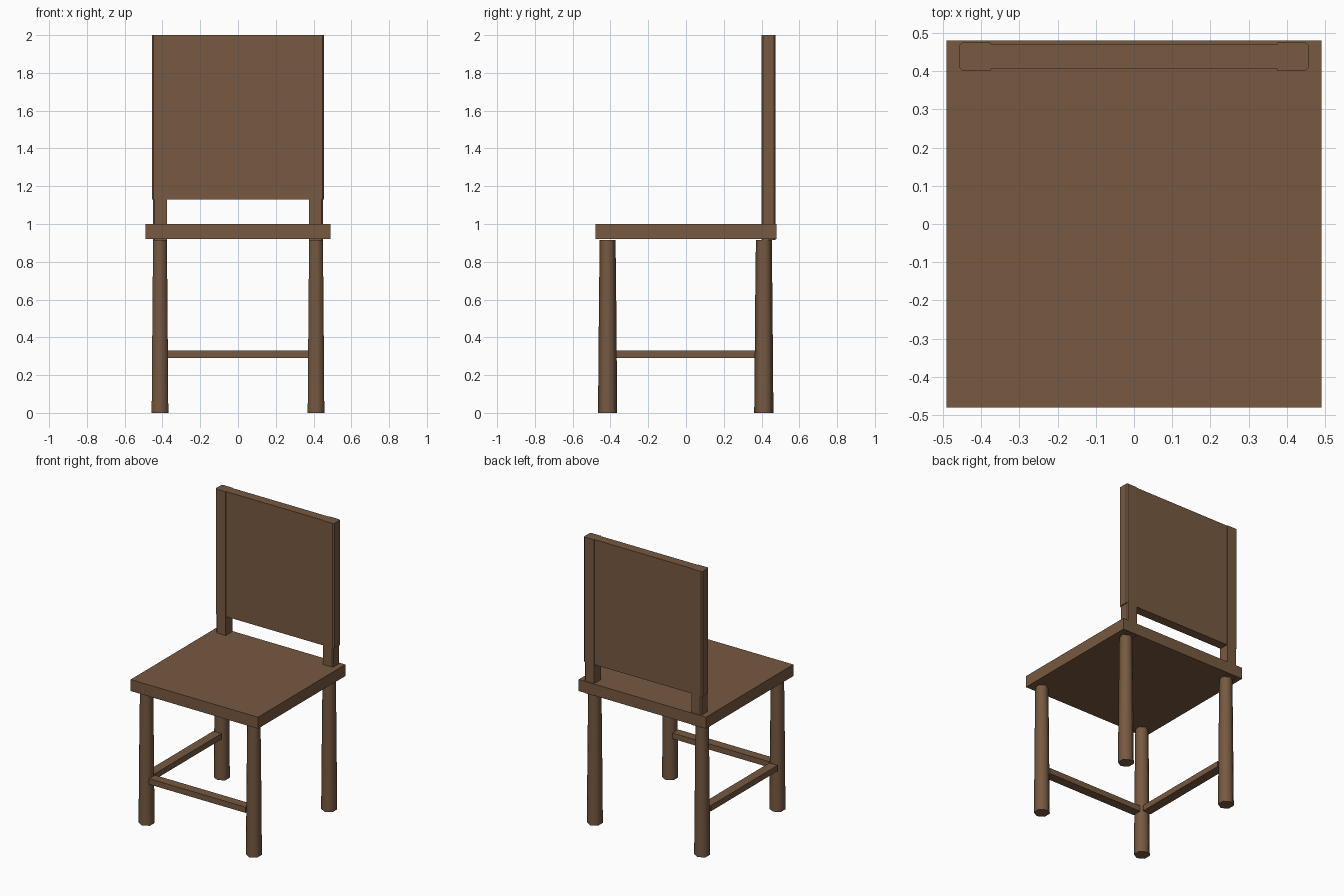
import bpy, bmesh, math

if "Cube" in bpy.data.objects:
    bpy.data.objects.remove(bpy.data.objects["Cube"])

wood = bpy.data.materials.new("brown_wood")
wood.diffuse_color = (0.184, 0.1, 0.052, 1)
wood.use_nodes = True
wood.node_tree.nodes["Principled BSDF"].inputs["Base Color"].default_value = wood.diffuse_color


def loft(name, rings):
    """Closed solid skinned through equal-length rings, bottom to top."""
    bm = bmesh.new()
    loops = [[bm.verts.new(p) for p in ring] for ring in rings]
    n = len(loops[0])
    for a, b in zip(loops, loops[1:]):
        for i in range(n):
            j = (i + 1) % n
            bm.faces.new((a[i], a[j], b[j], b[i]))
    bm.faces.new(loops[0][::-1])
    bm.faces.new(loops[-1])
    bmesh.ops.recalc_face_normals(bm, faces=bm.faces)
    mesh = bpy.data.meshes.new(name)
    bm.to_mesh(mesh)
    bm.free()
    mesh.materials.append(wood)
    obj = bpy.data.objects.new(name, mesh)
    bpy.context.collection.objects.link(obj)
    return obj


def box(name, x0, x1, y0, y1, z0, z1):
    base = [(x0, y0), (x1, y0), (x1, y1), (x0, y1)]
    return loft(name, [[(x, y, z) for x, y in base] for z in (z0, z1)])


# Seat slab
box("seat", -0.49, 0.49, -0.48, 0.48, 0.92, 1.0)

# Tapered six-sided legs, corners pointing front and back
leg_profile = [(0, 0.051), (0.2, 0.049), (0.57, 0.046), (0.915, 0.042)]
for end, y in (("front", -0.415), ("back", 0.412)):
    for side, s in (("left", -1), ("right", 1)):
        rings = [[(s * 0.413 + r * math.sin(k * math.pi / 3),
                   y + r * math.cos(k * math.pi / 3), z) for k in range(6)]
                 for z, r in leg_profile]
        leg = loft(f"{end}_{side}_leg", rings)
        bpy.ops.object.select_all(action="DESELECT")
        leg.select_set(True)
        bpy.context.view_layer.objects.active = leg
        bpy.ops.object.shade_smooth_by_angle(angle=math.radians(65))

# Stretchers: only along the front and the left side
box("front_stretcher", -0.372, 0.372, -0.447, -0.383, 0.29, 0.33)
box("left_stretcher", -0.447, -0.383, -0.368, 0.365, 0.29, 0.33)


def post_ring(s, outer, z, c=0.008):
    """Post cross-section with its two outer corners cut off."""
    pts = [(0.375, 0.40), (outer - c, 0.40), (outer, 0.40 + c),
           (outer, 0.475 - c), (outer - c, 0.475), (0.375, 0.475)]
    return [(s * x, y, z) for x, y in pts]


# Back posts: slightly slimmer below the panel
for side, s in (("left", -1), ("right", 1)):
    loft(f"{side}_back_post", [post_ring(s, 0.45, 0.915), post_ring(s, 0.45, 1.13),
                               post_ring(s, 0.456, 1.131), post_ring(s, 0.456, 2.0)])

# Back panel, set in a little from the posts
box("back_panel", -0.376, 0.376, 0.405, 0.47, 1.13, 2.0)
